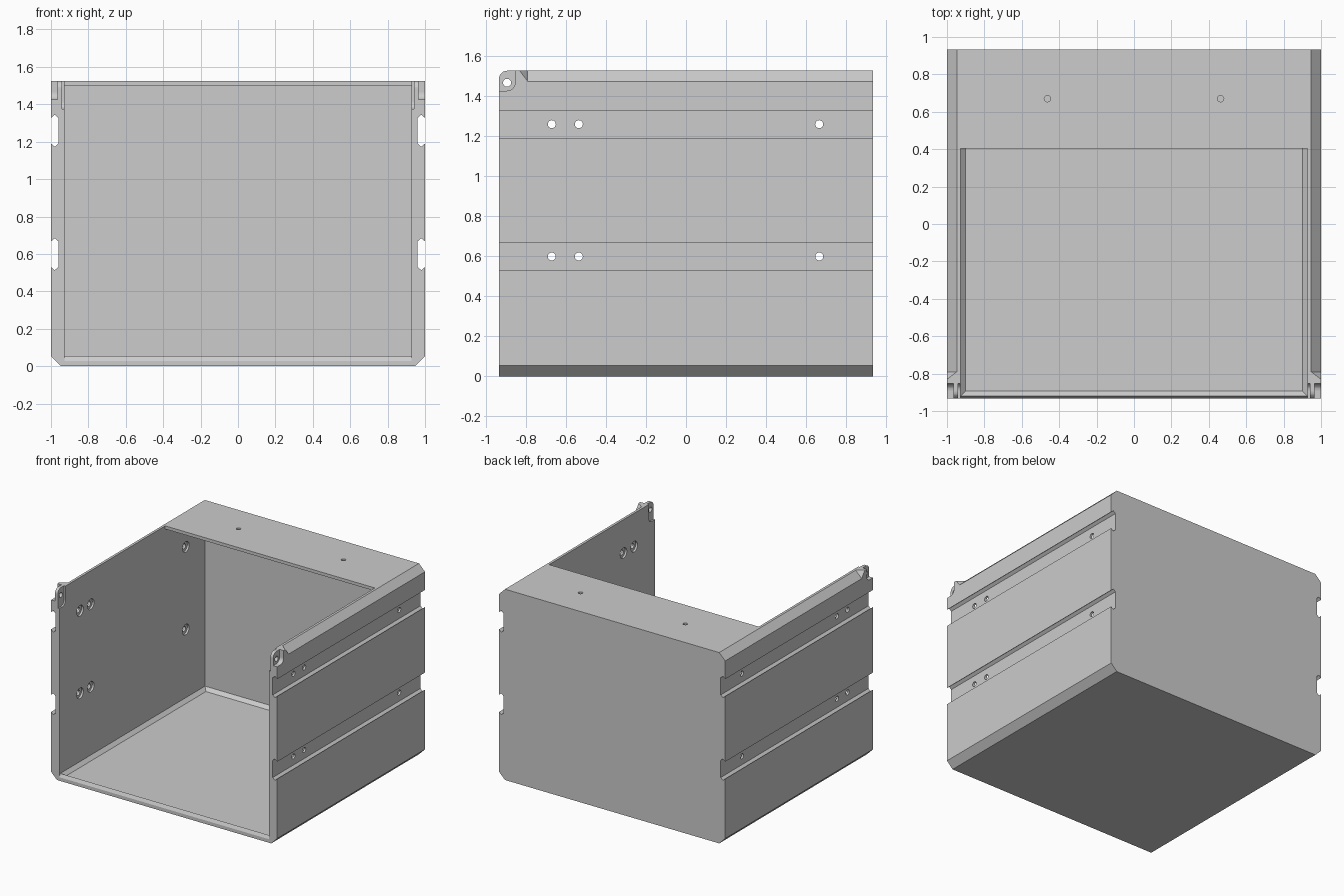
import bpy, bmesh, math
from mathutils import Vector

if "Cube" in bpy.data.objects:
    bpy.data.objects.remove(bpy.data.objects["Cube"])

grey = bpy.data.materials.new("light_grey")
grey.diffuse_color = (0.604, 0.604, 0.604, 1)
grey.use_nodes = True
grey.node_tree.nodes["Principled BSDF"].inputs["Base Color"].default_value = grey.diffuse_color


def make_object(name, bm):
    bmesh.ops.recalc_face_normals(bm, faces=bm.faces)
    mesh = bpy.data.meshes.new(name)
    bm.to_mesh(mesh)
    bm.free()
    mesh.materials.append(grey)
    ob = bpy.data.objects.new(name, mesh)
    bpy.context.collection.objects.link(ob)
    return ob


def prism(name, pts, axis, a, b):
    """Extrude a 2D profile along an axis from a to b."""
    place = {"x": lambda u, v: (a, u, v),
             "y": lambda u, v: (u, a, v),
             "z": lambda u, v: (u, v, a)}[axis]
    bm = bmesh.new()
    face = bm.faces.new([bm.verts.new(place(u, v)) for u, v in pts])
    ext = bmesh.ops.extrude_face_region(bm, geom=[face])
    move = Vector([(b - a) if axis == k else 0 for k in "xyz"])
    bmesh.ops.translate(bm, vec=move, verts=[g for g in ext["geom"] if isinstance(g, bmesh.types.BMVert)])
    return make_object(name, bm)


def hull(name, pts):
    bm = bmesh.new()
    for p in pts:
        bm.verts.new(p)
    bmesh.ops.convex_hull(bm, input=bm.verts)
    return make_object(name, bm)


def box(name, x0, x1, y0, y1, z0, z1):
    return hull(name, [(x, y, z) for x in (x0, x1) for y in (y0, y1) for z in (z0, z1)])


def arc(u, v, r, a0, a1, n):
    return [(u + r * math.cos(math.radians(a0 + (a1 - a0) * i / n)),
             v + r * math.sin(math.radians(a0 + (a1 - a0) * i / n))) for i in range(n + 1)]


def circle(u, v, r, n=24):
    return arc(u, v, r, 0, 360, n)[:-1]


def cut(body, cutter):
    mod = body.modifiers.new("cut", "BOOLEAN")
    mod.operation = "DIFFERENCE"
    mod.solver = "EXACT"
    mod.object = cutter
    bpy.context.view_layer.objects.active = body
    bpy.ops.object.modifier_apply(modifier=mod.name)
    bpy.data.objects.remove(cutter, do_unlink=True)


D, H = 0.933, 1.525      # half depth, height
W, T = 0.927, 0.053      # inner half width, chamfer size

# Outer shell with undercut rail grooves along both sides
side = [(1 - T, 0), (1, T)]
for z0, z1 in ((0.53, 0.667), (1.19, 1.327)):
    side += [(1, z0), (0.98, z0 - 0.017), (0.96, z0), (0.96, z1), (0.98, z1 + 0.017), (1, z1)]
side += [(1, H)]
housing = prism("housing", side + [(-x, z) for x, z in reversed(side)], "y", -D, D)

# Cavity with a sloped edge round the floor
cut(housing, hull("cavity",
    [(s * 0.90, y, 0.027) for s in (-1, 1) for y in (-0.893, 0.88)] +
    [(s * W, y, z) for s in (-1, 1) for y in (-0.92, 0.907) for z in (T, 1.50)]))
# Open front, open top and sloped front lip
cut(housing, box("front_opening", -W, W, -1.1, -0.5, T, 1.50))
cut(housing, box("top_opening", -W, W, -1.1, 0.405, 1.0, 1.7))
cut(housing, prism("lip_slope", [(-0.92, T), (-0.935, 0.024), (-1, 0.024), (-1, 0.07), (-0.92, 0.07)],
                   "x", -W, W))

for s in (-1, 1):
    # Top edge chamfer that ends in a slanted stop near the front
    e = 0.05
    cut(housing, hull("edge_chamfer", [
        (s * 1, -0.79, H - T), (s * (1 - T), -0.79, H), (s * 1, -0.83, H),
        (s * (1 + e), -0.79, H - T - e), (s * (1 - T - e), -0.79, H + e),
        (s * (1 + e), -0.87, H + e),
        (s * 1, 1.1, H - T), (s * (1 - T), 1.1, H),
        (s * (1 + e), 1.1, H - T - e), (s * (1 - T - e), 1.1, H + e), (s * (1 + e), 1.1, H + e)]))
    # Pockets that thin the front top corner into a lug
    for name, x0, x1, zc in (("outer_pocket", 0.965, 1.1, 1.465), ("inner_pocket", 0.90, 0.94, 1.415)):
        shape = arc(-0.893, zc, 0.04, 270, 360, 8) + [(-0.853, 1.7), (-1.1, 1.7), (-1.1, zc - 0.04)]
        cut(housing, prism(name, shape, "x", s * x0, s * x1))
    # Rounded lug corner and pin hole
    corner = arc(-0.893, H - 0.04, 0.04, 90, 180, 8) + [(-1.1, H - 0.04), (-1.1, 1.7), (-0.893, 1.7)]
    cut(housing, prism("lug_corner", corner, "x", s * 0.90, s * 1.1))
    cut(housing, prism("lug_hole", circle(-0.893, 1.465, 0.02), "x", s * 0.90, s * 1.1))
    # Rail screw holes, counterbored from inside
    for z in (0.598, 1.258):
        for y in (-0.67, -0.535, 0.665):
            cut(housing, prism("screw_hole", circle(y, z, 0.02), "x", s * 0.90, s * 1.1))
            cut(housing, prism("counterbore", circle(y, z, 0.042), "x", s * 0.90, s * 0.943))
    # Top panel holes
    cut(housing, prism("panel_hole", circle(s * 0.463, 0.67, 0.017), "z", 1.4, 1.7))
